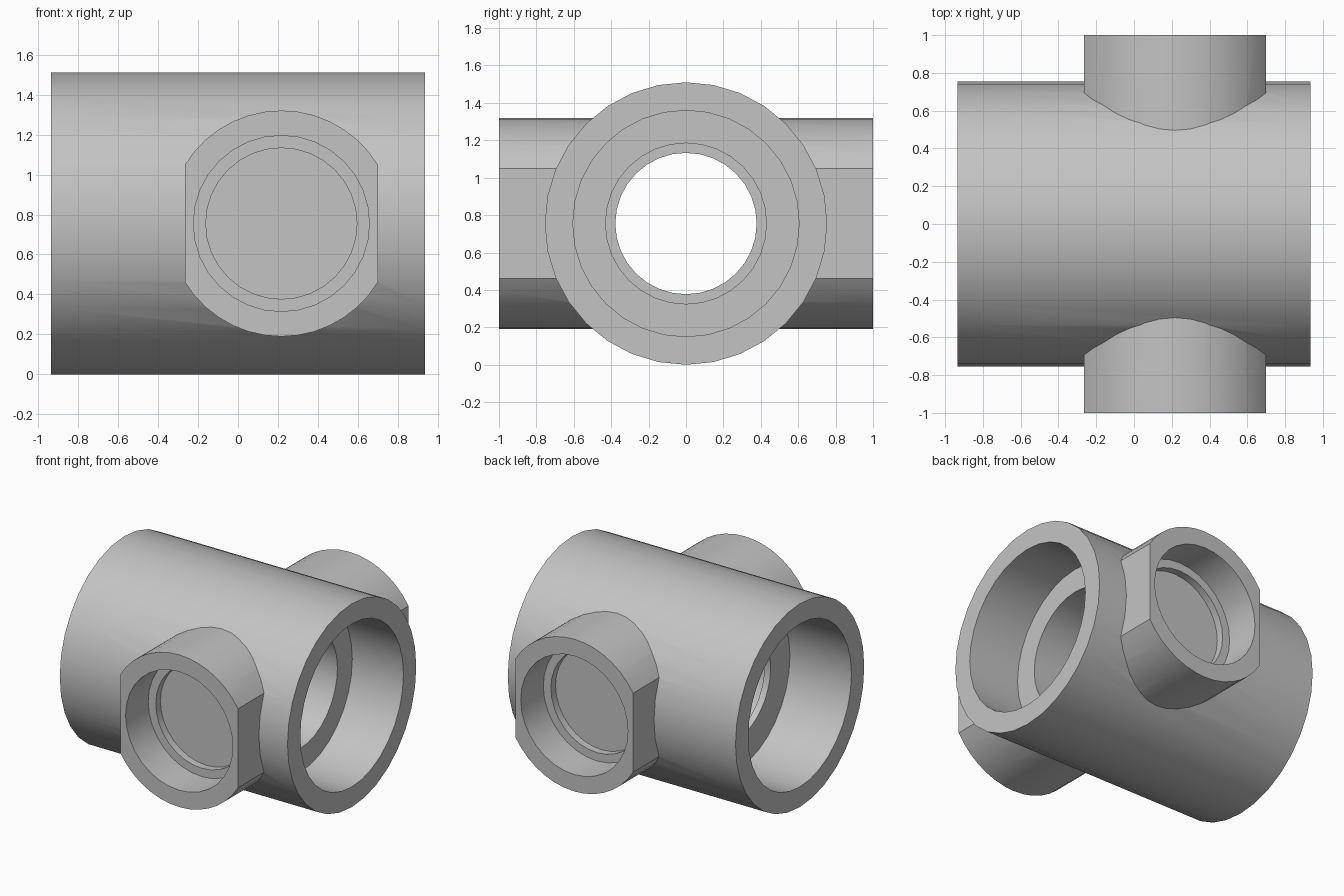
import bpy, bmesh, math
from mathutils import Matrix

if "Cube" in bpy.data.objects:
    bpy.data.objects.remove(bpy.data.objects["Cube"], do_unlink=True)

AXIS_Z = 0.755      # height of the pipe axis
HALF = 0.935        # half length of the pipe
BOSS_X = 0.217      # centre of the side ports

grey = bpy.data.materials.new("plain_grey")
grey.use_nodes = True
colour = (0.55, 0.55, 0.55, 1)
grey.diffuse_color = colour
grey.node_tree.nodes["Principled BSDF"].inputs["Base Color"].default_value = colour


def loft(name, rings, matrix):
    """Join equal-sized closed rings into a capped solid."""
    bm = bmesh.new()
    loops = [[bm.verts.new(p) for p in ring] for ring in rings]
    n = len(loops[0])
    for a, b in zip(loops, loops[1:]):
        for i in range(n):
            j = (i + 1) % n
            bm.faces.new((a[i], a[j], b[j], b[i]))
    bm.faces.new(loops[0])
    bm.faces.new(loops[-1])
    bmesh.ops.recalc_face_normals(bm, faces=bm.faces)
    bm.transform(matrix)
    mesh = bpy.data.meshes.new(name)
    bm.to_mesh(mesh)
    bm.free()
    mesh.materials.append(grey)
    obj = bpy.data.objects.new(name, mesh)
    bpy.context.collection.objects.link(obj)
    return obj


def turned(name, profile, matrix, sides=32):
    """Solid of revolution about local z from (position, radius) pairs."""
    turns = [math.tau * i / sides for i in range(sides)]
    rings = [[(r * math.cos(t), r * math.sin(t), pos) for t in turns]
             for pos, r in profile]
    return loft(name, rings, matrix)


def combine(target, tool, operation):
    mod = target.modifiers.new(operation.lower(), 'BOOLEAN')
    mod.operation = operation
    mod.solver = 'EXACT'
    mod.object = tool
    bpy.context.view_layer.objects.active = target
    bpy.ops.object.modifier_apply(modifier=mod.name)
    bpy.data.objects.remove(tool, do_unlink=True)


# Local z becomes world x for the pipe, and +y or -y for the ports
along_x = Matrix.Translation((0, 0, AXIS_Z)) @ Matrix.Rotation(math.pi / 2, 4, 'Y')


def along_y(side):
    return (Matrix.Translation((BOSS_X, 0, AXIS_Z))
            @ Matrix.Rotation(-side * math.pi / 2, 4, 'X'))


# Main pipe
body = turned("pipe_fitting", [(-HALF, 0.755), (HALF, 0.755)], along_x)

# Round side ports with two flats, running through both sides
radius, flat = 0.565, 0.483
start = math.acos(flat / radius)
steps = 14
arc = [start + (math.pi - 2 * start) * i / steps for i in range(steps + 1)]
angles = arc + [a + math.pi for a in arc]
outline = [(radius * math.cos(a), radius * math.sin(a)) for a in angles]
ports = loft("ports", [[(x, y, z) for x, y in outline] for z in (-1, 1)], along_y(1))
combine(body, ports, 'UNION')

# Stepped bore through the pipe
bore = turned("pipe_bore", [(-1.1, 0.605), (-0.43, 0.605), (-0.43, 0.378),
                            (-0.38, 0.378), (-0.38, 0.43), (0.515, 0.43),
                            (0.515, 0.605), (1.1, 0.605)], along_x)
combine(body, bore, 'DIFFERENCE')

# Blind stepped sockets in the ports
for side in (-1, 1):
    socket = turned("port_socket", [(0.68, 0.378), (0.735, 0.378),
                                    (0.735, 0.44), (1.1, 0.44)], along_y(side))
    combine(body, socket, 'DIFFERENCE')

# Smooth curved walls, crisp rims
bpy.ops.object.select_all(action='DESELECT')
body.select_set(True)
bpy.context.view_layer.objects.active = body
bpy.ops.object.shade_smooth_by_angle(angle=math.radians(25))
